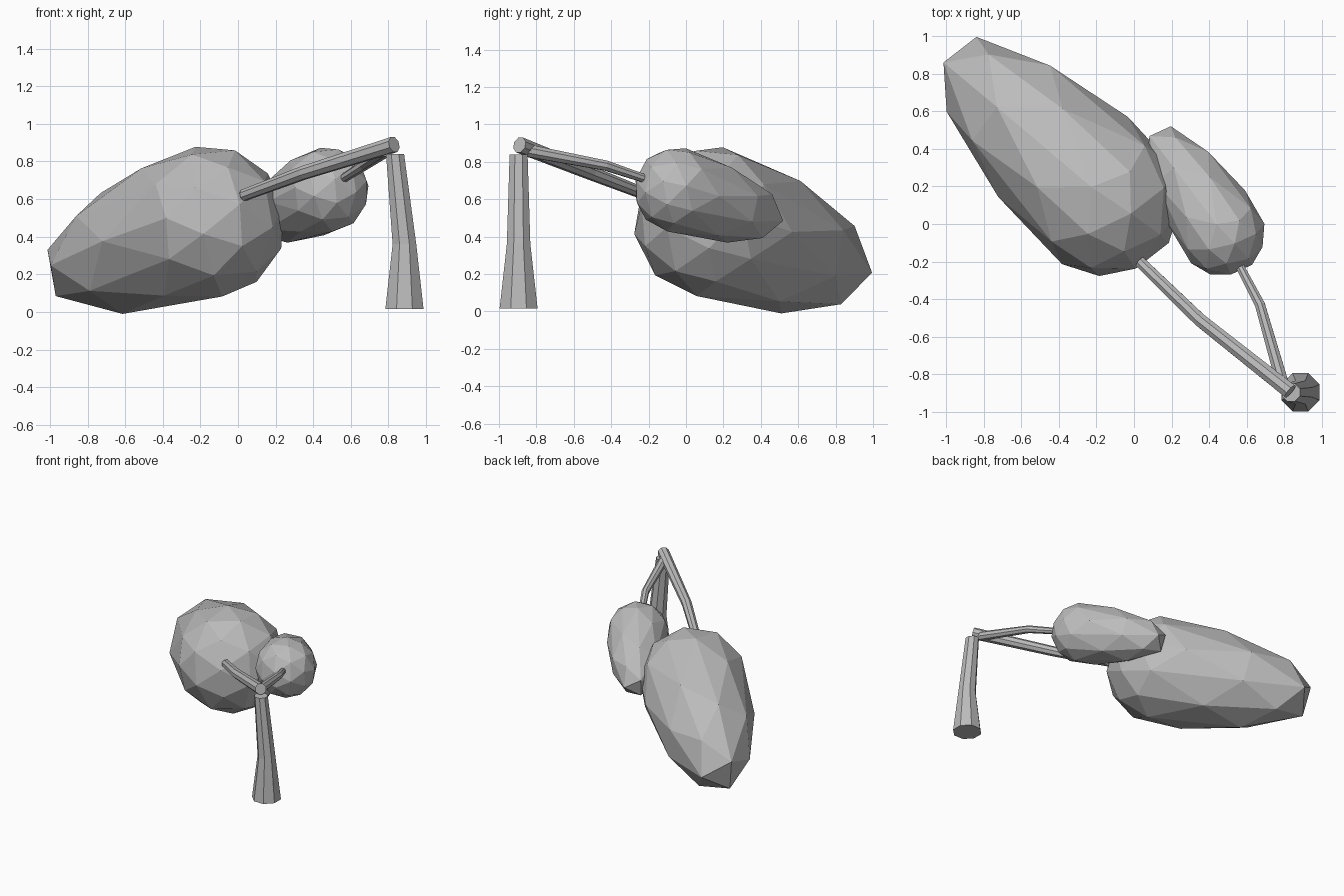
import bpy
import bmesh
import math
from mathutils import Vector, Matrix

cube = bpy.data.objects.get("Cube")
if cube:
    bpy.data.objects.remove(cube, do_unlink=True)

GREY = (0.5, 0.5, 0.5, 1.0)
grey = bpy.data.materials.new("plain grey")
grey.use_nodes = True
grey.diffuse_color = GREY
grey.node_tree.nodes["Principled BSDF"].inputs["Base Color"].default_value = GREY


def finish(bm, name):
    bmesh.ops.recalc_face_normals(bm, faces=bm.faces[:])
    mesh = bpy.data.meshes.new(name)
    bm.to_mesh(mesh)
    bm.free()
    mesh.materials.append(grey)
    obj = bpy.data.objects.new(name, mesh)
    bpy.context.collection.objects.link(obj)
    return obj


def limb(name, path, radii, axis=None, sides=8):
    """Faceted, capped limb swept through a few points."""
    bm = bmesh.new()
    points = [Vector(p) for p in path]
    axis = Vector(axis) if axis else points[-1] - points[0]
    turn = axis.to_track_quat("Z", "Y")
    rings = []
    for point, radius in zip(points, radii):
        ring = []
        for i in range(sides):
            t = math.tau * (i + 0.5) / sides
            offset = Vector((math.cos(t), math.sin(t), 0)) * radius
            ring.append(bm.verts.new(point + turn @ offset))
        rings.append(ring)
    for low, high in zip(rings, rings[1:]):
        for i in range(sides):
            j = (i + 1) % sides
            bm.faces.new((low[i], low[j], high[j], high[i]))
    bm.faces.new(rings[0])
    bm.faces.new(rings[-1])
    return finish(bm, name)


def basis(axis, side):
    return Matrix((side, axis.cross(side), axis)).transposed()


def foliage(name, center, tail, radius):
    """Low-poly ball whose far half is drawn out towards the tail."""
    center, tail = Vector(center), Vector(tail)
    axis = (tail - center).normalized()
    side = axis.cross(Vector((0, 0, 1))).normalized()
    bm = bmesh.new()
    bmesh.ops.create_icosphere(bm, subdivisions=2, radius=1)
    # Turn one flat facet to face along the tail
    bm.normal_update()
    facet = next(f for f in bm.faces
                 if all(len(v.link_edges) == 6 for v in f.verts))
    middle = facet.calc_center_median()
    normal = middle.normalized()
    corner = (facet.verts[0].co - middle).normalized()
    turn = basis(axis, side) @ basis(normal, corner).transposed()
    stretch = (tail - center).length / middle.length - radius
    for v in bm.verts:
        p = turn @ v.co
        v.co = center + p * radius + axis * max(0, p.dot(axis)) * stretch
    return finish(bm, name)


# Trunk
limb("trunk",
     [(0.885, -0.895, 0.015), (0.885, -0.895, 0.36), (0.835, -0.895, 0.84)],
     [0.11, 0.068, 0.052], axis=(0, 0, 1))

# Branches
limb("main_branch",
     [(0.83, -0.89, 0.89), (0.35, -0.51, 0.74), (0.03, -0.2, 0.62)],
     [0.044, 0.038, 0.032])
limb("side_branch",
     [(0.79, -0.85, 0.86), (0.67, -0.43, 0.78), (0.56, -0.22, 0.71)],
     [0.036, 0.029, 0.024])

# Windswept foliage
foliage("large_foliage", (-0.155, 0.127, 0.48), (-0.94, 0.89, 0.207), 0.41)
foliage("small_foliage", (0.47, -0.05, 0.65), (0.127, 0.475, 0.485), 0.23)
